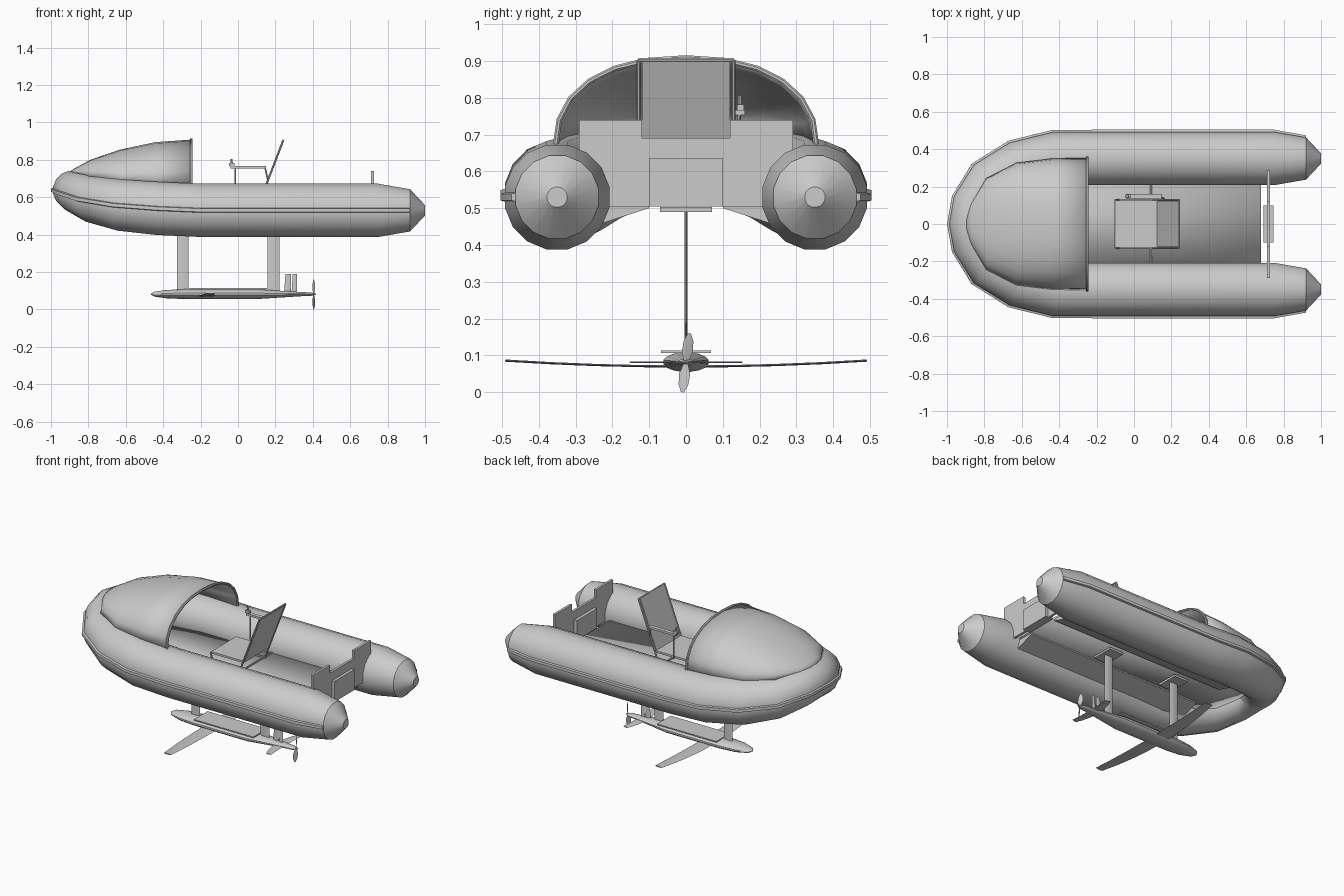
import bpy, bmesh, math
from mathutils import Vector

if "Cube" in bpy.data.objects:
    bpy.data.objects.remove(bpy.data.objects["Cube"], do_unlink=True)

grey = bpy.data.materials.new("light grey")
grey.use_nodes = True
GREY = (0.6, 0.6, 0.6, 1)
grey.diffuse_color = GREY
grey.node_tree.nodes["Principled BSDF"].inputs["Base Color"].default_value = GREY
parts = []


def finish(name, bm):
    bmesh.ops.recalc_face_normals(bm, faces=bm.faces)
    mesh = bpy.data.meshes.new(name)
    bm.to_mesh(mesh)
    bm.free()
    mesh.materials.append(grey)
    ob = bpy.data.objects.new(name, mesh)
    bpy.context.collection.objects.link(ob)
    parts.append(ob)
    return ob


def loft(name, rings, closed=True):
    """Skin a row of point rings; closed rings get end caps."""
    bm = bmesh.new()
    rows = [[bm.verts.new(p) for p in ring] for ring in rings]
    n = len(rows[0])
    for a, b in zip(rows, rows[1:]):
        for i in range(n if closed else n - 1):
            j = (i + 1) % n
            bm.faces.new((a[i], a[j], b[j], b[i]))
    if closed:
        bm.faces.new(rows[0])
        bm.faces.new(rows[-1])
    return finish(name, bm)


def sweep(name, path, sections, ref):
    """Carry a 2D section (side, up) along a path."""
    path = [Vector(p) for p in path]
    rings = []
    for i, p in enumerate(path):
        t = (path[min(i + 1, len(path) - 1)] - path[max(i - 1, 0)]).normalized()
        side = t.cross(Vector(ref)).normalized()
        up = side.cross(t)
        rings.append([p + side * u + up * v for u, v in sections[i]])
    return loft(name, rings)


def ellipse(w, h, n=16):
    angles = [math.tau * (k + 0.5) / n for k in range(n)]
    return [(w * math.cos(a), h * math.sin(a)) for a in angles]


def lens(chord, thick):
    return [(-chord, 0), (-chord * 0.4, thick), (chord * 0.4, thick),
            (chord, 0), (chord * 0.4, -thick), (-chord * 0.4, -thick)]


def rod(name, path, r, ref):
    return sweep(name, path, [ellipse(r, r, 8)] * len(path), ref)


def prism(name, profile, axis, lo, hi):
    """Extrude a profile along x (profile in y, z) or y (profile in x, z)."""
    place = (lambda a, b, d: (d, a, b)) if axis == "x" else (lambda a, b, d: (a, d, b))
    return loft(name, [[place(a, b, d) for a, b in profile] for d in (lo, hi)])


def box(name, x0, x1, y0, y1, z0, z1):
    return prism(name, [(x0, z0), (x1, z0), (x1, z1), (x0, z1)], "y", y0, y1)


X, Y, Z = (1, 0, 0), (0, 1, 0), (0, 0, 1)

# Inflatable collar: x, y, z, radius from one stern cone to the bow, then mirrored
half = [(1, .35, .53, .028), (.92, .35, .53, .115), (.75, .35, .53, .145),
        (-.2, .35, .53, .145), (-.42, .35, .54, .145), (-.62, .305, .558, .14),
        (-.78, .22, .59, .125), (-.865, .1, .625, .11)]
collar = half + [(-.885, 0, .638, .105)] + [(x, -y, z, r) for x, y, z, r in reversed(half)]
path = [c[:3] for c in collar]
sweep("collar_tube", path, [ellipse(c[3], c[3]) for c in collar], Z)

# Rubbing strake around the outside of the collar
strake = [[(r - .01, -.014), (r + .009, -.009), (r + .009, .009), (r - .01, .014)]
          for r in (c[3] for c in collar)]
sweep("rubbing_strake", path[1:-1], strake[1:-1], Z)

# Floor rising into the bow
floor = [(.68, .25, .51), (-.45, .25, .51), (-.62, .28, .515),
         (-.72, .22, .54), (-.8, .12, .585), (-.83, .06, .61)]
deck = loft("floor", [[(x, -w, z), (x, w, z)] for x, w, z in floor], closed=False)
deck.modifiers.new("thickness", "SOLIDIFY").thickness = .012
for s, label in ((1, "left"), (-1, "right")):
    prism("hull_wedge_" + label, [(s * .1, .5), (s * .24, .455), (s * .24, .51), (s * .1, .508)],
          "x", -.55, .68)

# Canopy shell with its rear hoop
stations = [(-.25, .355, .665, .908), (-.44, .353, .665, .895), (-.63, .33, .68, .855),
            (-.79, .245, .71, .8), (-.87, .11, .725, .757), (-.9, .02, .73, .738)]


def arch(x, w, base, top):
    pts = []
    for k in range(13):
        c, s = math.cos(math.pi * k / 12), math.sin(math.pi * k / 12)
        pts.append((x, w * math.copysign(abs(c) ** .87, c), base + (top - base) * abs(s) ** .87))
    return pts


shell = loft("canopy", [arch(*s) for s in stations], closed=False)
shell.modifiers.new("thickness", "SOLIDIFY").thickness = .008
rod("canopy_hoop", arch(*stations[0]), .008, X)

# Notched transom with motor pads
prism("transom", [(-.29, .505), (.29, .505), (.29, .74), (.12, .74), (.12, .69),
                  (-.12, .69), (-.12, .74), (-.29, .74)], "x", .712, .727)
box("inner_motor_pad", .692, .712, -.1, .1, .505, .635)
box("outer_motor_pad", .727, .745, -.1, .1, .505, .635)

# Seat
box("seat_pan", -.1, .125, -.125, .125, .595, .607)
prism("seat_back", [(.12, .6), (.235, .903), (.243, .9), (.128, .597)], "y", -.12, .12)
for s, label in ((1, "left"), (-1, "right")):
    y = s * .129
    rod("seat_frame_" + label, [(-.1, y, .6), (-.08, y, .525), (.1, y, .525),
                                (.125, y, .6), (.241, y, .902)], .006, Y)
rod("seat_top_rail", [(.241, -.129, .902), (.241, .129, .902)], .006, X)
rod("seat_front_rail", [(-.1, -.129, .6), (-.1, .129, .6)], .006, X)
rod("seat_crossbar", [(.09, -.21, .525), (.09, .21, .525)], .006, X)

# Control arm with stick
box("arm_rest", -.04, .15, .135, .16, .753, .766)
rod("arm_post", [(-.015, .145, .6), (-.015, .145, .757)], .005, Y)
rod("arm_brace", [(.145, .145, .757), (.16, .135, .69)], .005, Y)
rod("control_stick", [(-.03, .147, .76), (-.036, .147, .805)], .006, Y)
box("stick_base", -.047, -.018, .138, .157, .766, .782)

# Foil struts, mounts and the pod with its top plate
for x, label in ((-.295, "front"), (.19, "rear")):
    sweep(label + "_strut", [(x, 0, .09), (x, 0, .5)], [lens(.031, .004)] * 2, Y)
    box(label + "_strut_mount", x - .05, x + .05, -.07, .07, .49, .503)
pod = [(-.465, .1), (-.445, .5), (-.38, .85), (-.28, 1), (.1, 1),
       (.2, .75), (.34, .42), (.39, .35), (.418, .08)]
sweep("foil_pod", [(x, 0, .082) for x, s in pod],
      [ellipse(.063 * s, .027 * s) for x, s in pod], Z)
box("pod_plate", -.26, .155, -.068, .068, .107, .114)


# Wings, drawn from tip to tip
def wing(name, x, span, z, rise, chord, thick):
    ts = [k / 4 - 1 for k in range(9)]
    sweep(name, [(x + .02 * t * t, span * t, z + rise * t * t) for t in ts],
          [lens(chord * (1 - .45 * t * t), thick) for t in ts], Z)


wing("main_wing", -.17, .49, .07, .016, .046, .003)
wing("rear_wing", .3, .15, .081, 0, .03, .002)

# Upright tail fins
for x, w, label in ((.268, .018, "front"), (.304, .014, "rear")):
    sweep(label + "_tail_fin", [(x - .004, 0, .085), (x, 0, .19)],
          [lens(w, .003), lens(w * .8, .002)], Y)

# Two-bladed propeller
for s, label in ((1, "upper"), (-1, "lower")):
    blade = [(0, .004), (.03, .014), (.06, .012), (.08, .003)]
    sweep(label + "_propeller_blade",
          [(.405, s * d * .12, .08 + s * d) for d, w in blade],
          [[(-w * .5, -w - .001), (.002, 0), (w * .5, w + .001), (-.002, 0)] for d, w in blade], Y)

# Smooth shading with crisp edges
bpy.ops.object.select_all(action="DESELECT")
for ob in parts:
    ob.select_set(True)
bpy.context.view_layer.objects.active = parts[0]
bpy.ops.object.shade_smooth_by_angle(angle=math.radians(35))
